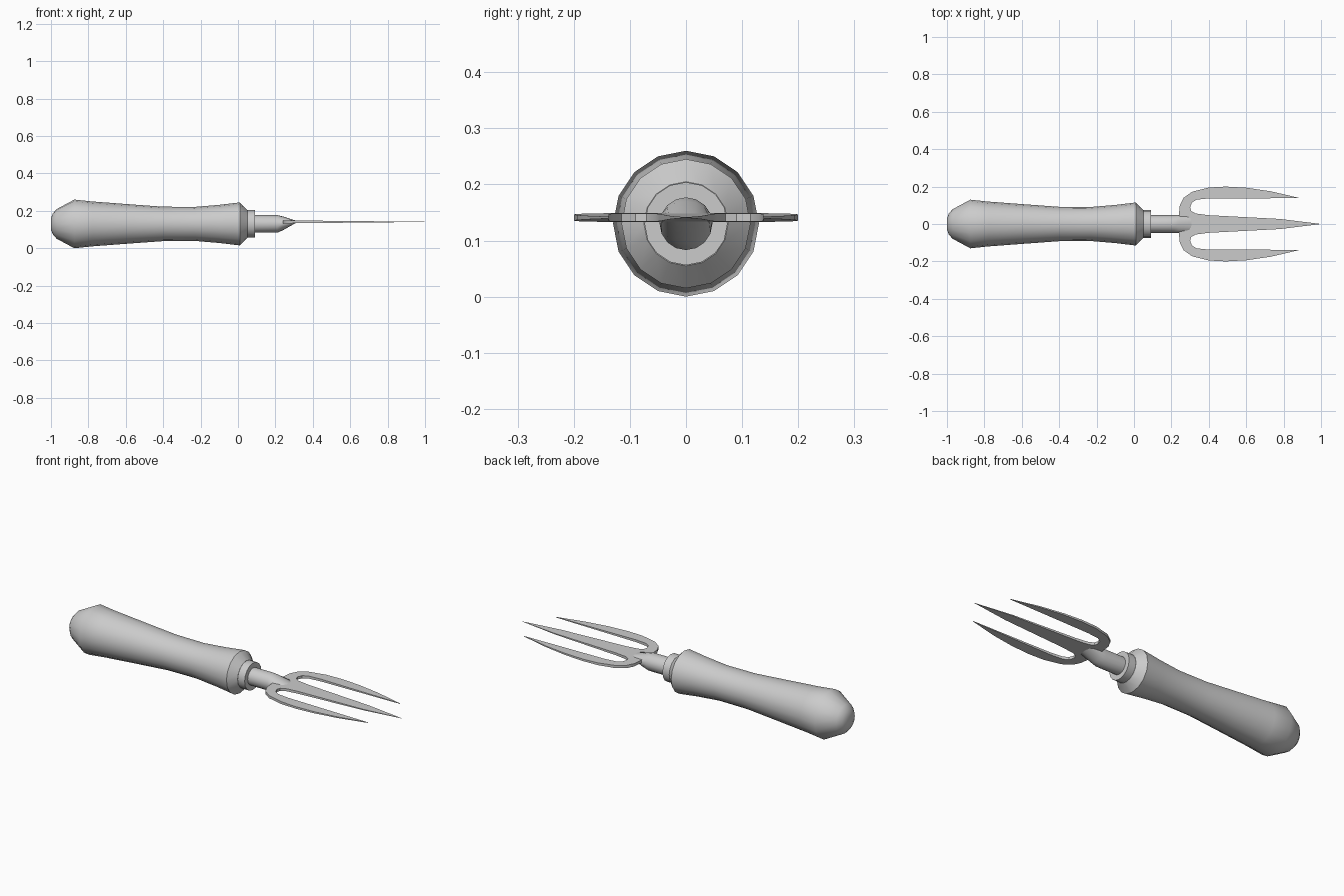
import bpy, bmesh, math

if "Cube" in bpy.data.objects:
    bpy.data.objects.remove(bpy.data.objects["Cube"])

AXIS_Z = 0.13
SIDES = 16


def finish(name, bm, angle=35):
    bmesh.ops.remove_doubles(bm, verts=bm.verts, dist=1e-5)
    bmesh.ops.recalc_face_normals(bm, faces=bm.faces)
    mesh = bpy.data.meshes.new(name)
    bm.to_mesh(mesh)
    bm.free()
    ob = bpy.data.objects.new(name, mesh)
    bpy.context.collection.objects.link(ob)
    bpy.ops.object.select_all(action='DESELECT')
    ob.select_set(True)
    bpy.context.view_layer.objects.active = ob
    bpy.ops.object.shade_smooth_by_angle(angle=math.radians(angle))
    return ob


def loft(name, sections):
    """Skin elliptical rings along x; each section is (x, y radius, z radius, z centre)."""
    bm = bmesh.new()
    rings = []
    for x, ry, rz, cz in sections:
        rings.append([bm.verts.new((x, ry * math.sin(a), cz + rz * math.cos(a)))
                      for a in (math.tau * i / SIDES for i in range(SIDES))])
    for a, b in zip(rings, rings[1:]):
        for i in range(SIDES):
            j = (i + 1) % SIDES
            bm.faces.new((a[i], a[j], b[j], b[i]))
    bm.faces.new(rings[0])
    bm.faces.new(rings[-1])
    return finish(name, bm)


def turned(name, profile):
    return loft(name, [(x, r, r, AXIS_Z) for x, r in profile])


# Turned grip with a domed butt and a waist
turned("handle", [(-1.0, 0.03), (-0.99, 0.056), (-0.97, 0.079), (-0.875, 0.13),
                  (-0.78, 0.12), (-0.58, 0.105), (-0.40, 0.092), (-0.23, 0.091),
                  (-0.10, 0.102), (0.01, 0.115), (0.05, 0.075)])

# Metal collar
turned("ferrule", [(0.045, 0.074), (0.092, 0.074)])

# Round shank, hammered flat where it meets the tines
loft("shank", [(0.08, 0.047, 0.047, AXIS_Z), (0.21, 0.047, 0.047, AXIS_Z),
               (0.24, 0.047, 0.037, 0.133), (0.31, 0.044, 0.006, 0.1415)])

# Three-pronged flat fork, thinning towards the tips
half = [(0.89, 0.0), (0.78, 0.027), (0.40, 0.047), (0.33, 0.056), (0.305, 0.07),
        (0.30, 0.09), (0.31, 0.115), (0.335, 0.13), (0.40, 0.137), (0.89, 0.138),
        (0.73, 0.175), (0.60, 0.194), (0.49, 0.20), (0.40, 0.195), (0.31, 0.172),
        (0.265, 0.14), (0.245, 0.10), (0.24, 0.05)]
half[0] = (1.0, 0.0)
outline = half + [(x, -y) for x, y in reversed(half[1:])]

bm = bmesh.new()
layers = []
for side in (1, -1):
    layers.append([bm.verts.new((x, y, 0.141 + side * (0.0005 + 0.0075 * (1 - x) / 0.76)))
                   for x, y in outline])
caps = [bm.faces.new(layer) for layer in layers]
n = len(outline)
for i in range(n):
    j = (i + 1) % n
    bm.faces.new((layers[0][i], layers[0][j], layers[1][j], layers[1][i]))
bmesh.ops.recalc_face_normals(bm, faces=bm.faces)
bmesh.ops.triangulate(bm, faces=caps)
finish("tines", bm)
